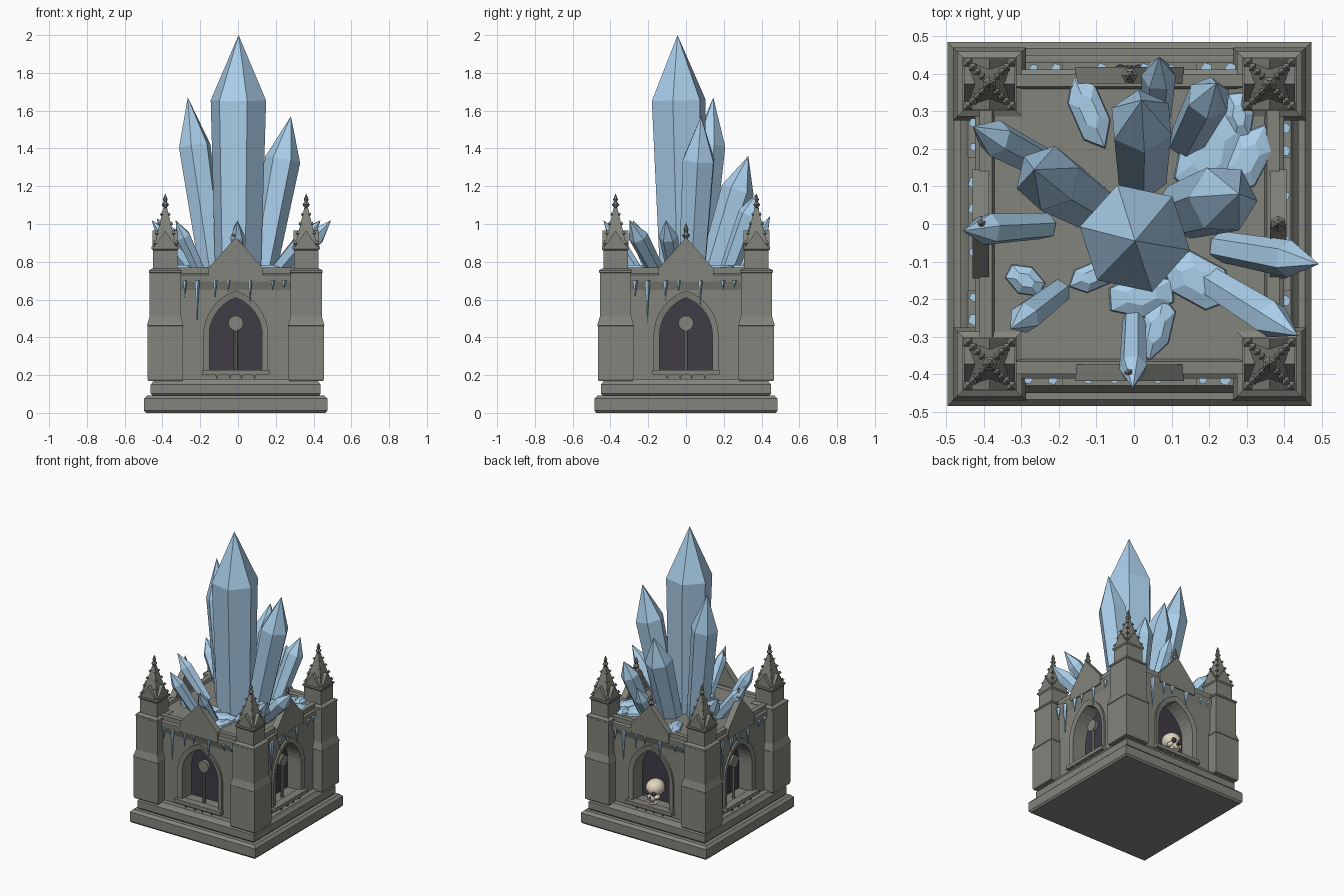
import bpy, bmesh, math, random
from mathutils import Matrix, Vector

if "Cube" in bpy.data.objects:
    bpy.data.objects.remove(bpy.data.objects["Cube"])

random.seed(4)
T = Matrix.Translation
CENTRE = T((-0.012, 0, 0))
SIDES = [CENTRE @ Matrix.Rotation(k * math.pi / 2, 4, 'Z') for k in range(4)]  # front, right, back, left


def material(name, r, g, b):
    m = bpy.data.materials.new(name)
    m.diffuse_color = (r, g, b, 1)
    m.use_nodes = True
    m.node_tree.nodes["Principled BSDF"].inputs["Base Color"].default_value = m.diffuse_color
    return m


STONE = material("stone", 0.23, 0.23, 0.205)
ICE = material("ice", 0.40, 0.62, 0.82)
DARK = material("shadow", 0.05, 0.045, 0.06)
BONE = material("bone", 0.75, 0.67, 0.52)


def finish(name, bm, mat=STONE):
    bmesh.ops.recalc_face_normals(bm, faces=bm.faces)
    me = bpy.data.meshes.new(name)
    bm.to_mesh(me)
    bm.free()
    ob = bpy.data.objects.new(name, me)
    bpy.context.collection.objects.link(ob)
    me.materials.append(mat)
    return ob


def stack(bm, rings, n=4, M=CENTRE, rot=None):
    """Loft n-sided rings (radius, z); for squares the radius is the half-width."""
    rot = math.pi / 4 if rot is None and n == 4 else (rot or 0)
    k = math.sqrt(2) if n == 4 else 1
    loops = []
    for r, z in rings:
        count = n if r > 0 else 1
        loops.append([bm.verts.new(M @ Vector((k * r * math.cos(rot + i * math.tau / n),
                                               k * r * math.sin(rot + i * math.tau / n), z)))
                      for i in range(count)])
    for a, b in zip(loops, loops[1:]):
        for i in range(n):
            j = (i + 1) % n
            q = [a[i % len(a)], a[j % len(a)], b[j % len(b)], b[i % len(b)]]
            bm.faces.new(list(dict.fromkeys(q)))
    for end in (loops[0], loops[-1]):
        if len(end) > 2:
            bm.faces.new(end)


def prism(bm, pts, y0, y1, M):
    """Extrude an (x, z) outline from y0 to y1."""
    a, b = [[bm.verts.new(M @ Vector((x, y, z))) for x, z in pts] for y in (y0, y1)]
    bm.faces.new(a)
    bm.faces.new(b)
    for i in range(len(a)):
        j = (i + 1) % len(a)
        bm.faces.new((a[i], a[j], b[j], b[i]))


def box(bm, x0, x1, y0, y1, z0, z1, M):
    prism(bm, [(x0, z0), (x1, z0), (x1, z1), (x0, z1)], y0, y1, M)


def arch(w, z0, spring, apex, n=8):
    h = apex - spring
    k = (h * h - w * w) / (2 * w)
    end = math.atan2(h, k)
    right = [(-k + (w + k) * math.cos(end * i / n), spring + (w + k) * math.sin(end * i / n)) for i in range(n)]
    return [(-w, z0), (w, z0)] + right + [(0, apex)] + [(-x, z) for x, z in reversed(right)]


def finial(bm, z, s, M):
    stack(bm, [(0.4 * s, z), (0.4 * s, z + 0.8 * s), (s, z + 1.6 * s), (0.4 * s, z + 2.4 * s),
               (0.65 * s, z + 3 * s), (0, z + 4.6 * s)], 6, M)


# Stepped plinth
bm = bmesh.new()
stack(bm, [(0.475, 0), (0.485, 0.012), (0.485, 0.075), (0.468, 0.092)])
stack(bm, [(0.44, 0.09), (0.45, 0.102), (0.45, 0.15), (0.438, 0.165), (0.43, 0.18)])
finish("plinth", bm)

# Walls with four pointed recesses
bm = bmesh.new()
stack(bm, [(0.395, 0.17), (0.395, 0.66)])
walls = finish("walls", bm)
bm = bmesh.new()
for M in SIDES:
    prism(bm, arch(0.14, 0.22, 0.41, 0.61), -0.5, -0.29, M)
cutter = finish("recess_cutter", bm)
cutter.hide_render = True
mod = walls.modifiers.new("recesses", 'BOOLEAN')
mod.operation, mod.object, mod.solver = 'DIFFERENCE', cutter, 'EXACT'
bpy.context.view_layer.objects.active = walls
bpy.ops.object.modifier_apply(modifier=mod.name)
bpy.data.objects.remove(cutter)

# Cornice, parapet and roof deck
bm = bmesh.new()
stack(bm, [(0.393, 0.645), (0.41, 0.695), (0.412, 0.73), (0.40, 0.738), (0.40, 0.77),
           (0.366, 0.77), (0.36, 0.752)])
finish("cornice", bm)

# Window parts and gables on every side
frames, sills, backs, mullions, gables = [bmesh.new() for _ in range(5)]
for k, M in enumerate(SIDES):
    outer, inner = arch(0.172, 0.22, 0.41, 0.648), arch(0.14, 0.22, 0.41, 0.61)
    ring = [[frames.verts.new(M @ Vector((x, y, z))) for x, z in pts[1:] + pts[:1]]
            for pts, y in ((outer, -0.39), (outer, -0.408), (inner, -0.402), (inner, -0.38))]
    for a, b in zip(ring, ring[1:]):
        for i in range(len(a) - 1):
            frames.faces.new((a[i], a[i + 1], b[i + 1], b[i]))
    prism(backs, arch(0.14, 0.22, 0.41, 0.61), -0.298, -0.285, M)
    box(sills, -0.178, 0.178, -0.43, -0.375, 0.203, 0.228, M)
    for x in (-0.1, -0.03, 0.03, 0.1):
        stack(sills, [(0, 0.177), (0.01, 0.205)], 4, M @ T((x, -0.415, 0)))
    if k != 2:
        stack(mullions, [(0.011, 0.22), (0.011, 0.45)], 8, M @ T((0, -0.355, 0)))
        disc = [(0.04 * math.cos(i * math.tau / 16), 0.475 + 0.04 * math.sin(i * math.tau / 16)) for i in range(16)]
        prism(mullions, disc, -0.367, -0.343, M)
    prism(gables, [(-0.145, 0.7), (0.145, 0.7), (0.145, 0.765), (0, 0.93), (-0.145, 0.765)], -0.418, -0.374, M)
    finial(gables, 0.905, 0.022, M @ T((0, -0.396, 0)))
finish("window_frames", frames)
finish("window_sills", sills)
finish("recess_backs", backs, DARK)
finish("mullions", mullions)
finish("gables", gables)

# Corner buttresses with crocketed pinnacles
butt, pinn = bmesh.new(), bmesh.new()
for M in SIDES:
    P = M @ T((-0.373, -0.373, 0))
    stack(butt, [(0.09, 0.17), (0.094, 0.18), (0.094, 0.46), (0.097, 0.463), (0.083, 0.51), (0.083, 0.74),
                 (0.087, 0.743), (0.087, 0.755), (0.068, 0.765)], 4, P)
    stack(pinn, [(0.065, 0.755), (0.065, 0.86), (0.072, 0.868), (0.072, 0.88), (0.058, 0.885), (0.01, 1.085)], 4, P)
    for turn in (0, math.pi / 2):
        prism(pinn, [(-0.062, 0.875), (0.062, 0.875), (0, 0.965)], -0.068, 0.068, P @ Matrix.Rotation(turn, 4, 'Z'))
    finial(pinn, 1.07, 0.02, P)
    for sx in (-1, 1):
        for sy in (-1, 1):
            for t in (0.04, 0.3, 0.55, 0.8):
                h, s = 0.06 - 0.05 * t, 0.011 - 0.004 * t
                stack(pinn, [(0, -s), (s, 0), (0, 1.6 * s)], 4, P @ T((sx * h, sy * h, 0.89 + 0.2 * t)))
finish("buttresses", butt)
finish("pinnacles", pinn)

# Crystals: base, tip, shoulder radius, shoulder fraction, spin in degrees
CRYSTALS = [
    ((0, -0.02, 0.72), (0.003, -0.045, 2.0), 0.15, 0.73, 48),
    ((-0.13, 0.06, 0.72), (-0.266, 0.145, 1.67), 0.088, 0.73, 20),
    ((0.12, 0.03, 0.72), (0.28, 0.08, 1.57), 0.094, 0.73, 10),
    ((0.02, 0.13, 0.72), (0.02, 0.33, 1.36), 0.088, 0.72, 35),
    ((0.06, 0.28, 0.74), (0.068, 0.445, 1.04), 0.046, 0.7, 0),
    ((-0.22, 0.15, 0.74), (-0.43, 0.26, 1.03), 0.05, 0.72, 15),
    ((-0.235, -0.005, 0.74), (-0.457, -0.018, 1.02), 0.044, 0.7, 40),
    ((-0.2, -0.18, 0.74), (-0.33, -0.28, 1.02), 0.042, 0.7, 25),
    ((0.23, -0.06, 0.74), (0.493, -0.107, 1.02), 0.05, 0.7, 5),
    ((0.2, -0.15, 0.74), (0.437, -0.298, 1.02), 0.052, 0.7, 30),
    ((0.14, 0.22, 0.74), (0.22, 0.375, 1.16), 0.06, 0.75, 50),
    ((0.0, -0.25, 0.74), (-0.003, -0.437, 1.02), 0.038, 0.7, 12),
]
bm = bmesh.new()
for base, tip, r, f, spin in CRYSTALS:
    axis = Vector(tip) - Vector(base)
    M = T(base) @ axis.to_track_quat('Z', 'Y').to_matrix().to_4x4()
    if axis.normalized().z > 0.99:
        M = T(base) @ Vector((0, 0, 1)).rotation_difference(axis).to_matrix().to_4x4()
    L = axis.length
    stack(bm, [(r * 0.82, 0), (r, L * f), (0, L)], 6, M, math.radians(spin))
finish("crystals", bm, ICE)

# Low ice shards spread over the deck: x, y, length, width, heading
bm = bmesh.new()
for x, y, l, w, a in ((-0.12, 0.3, 0.11, 0.05, 110), (0.3, 0.17, 0.11, 0.06, 60), (0.2, 0.19, 0.14, 0.09, 70),
                      (-0.11, -0.14, 0.07, 0.04, 20), (0.17, -0.15, 0.11, 0.07, -30), (0.06, -0.28, 0.09, 0.045, 70),
                      (-0.29, -0.15, 0.06, 0.04, 150), (0.28, 0.29, 0.07, 0.04, 100), (0.02, -0.19, 0.1, 0.06, 10)):
    M = T((x, y, 0.75)) @ Matrix.Rotation(math.radians(a), 4, 'Z') @ Matrix.Diagonal((l, w, 1, 1))
    stack(bm, [(1, 0), (0.95, 0.018), (0.45, 0.034)], 6, M, random.uniform(0, 0.6))
finish("ice_shards", bm, ICE)

# Icicles under the cornice
bm = bmesh.new()
for M in SIDES:
    for x, tip in ((-0.27, 0.61), (-0.205, 0.47), (-0.11, 0.6), (-0.04, 0.64), (0.075, 0.57), (0.195, 0.65), (0.255, 0.66)):
        r = 0.011 + random.uniform(0, 0.006)
        stack(bm, [(r, 0.7), (r * 0.55, 0.7 - (0.7 - tip) * 0.4), (0, tip)], 5, M @ T((x, -0.415, 0)))
finish("icicles", bm, ICE)


# Skull in the back recess, facing outward
def ball(bm, x, y, z, sx, sy, sz):
    M = SIDES[2] @ T((x, y, z)) @ Matrix.Diagonal((sx, sy, sz, 1))
    bmesh.ops.create_uvsphere(bm, u_segments=20, v_segments=12, radius=1, matrix=M)


bm = bmesh.new()
ball(bm, 0, -0.355, 0.335, 0.06, 0.066, 0.056)
for s in (-1, 1):
    ball(bm, s * 0.034, -0.385, 0.288, 0.019, 0.026, 0.016)
ball(bm, 0, -0.385, 0.278, 0.034, 0.034, 0.03)
ball(bm, 0, -0.383, 0.243, 0.031, 0.034, 0.016)
for f in bm.faces:
    f.smooth = True
for i in range(6):
    box(bm, -0.024 + i * 0.008, -0.0175 + i * 0.008, -0.417, -0.4, 0.25, 0.265, SIDES[2])
finish("skull", bm, BONE)
bm = bmesh.new()
for s in (-1, 1):
    ball(bm, s * 0.024, -0.411, 0.313, 0.016, 0.014, 0.016)
stack(bm, [(0.009, 0.277), (0, 0.298)], 4, SIDES[2] @ T((0, -0.414, 0)))
finish("skull_sockets", bm, DARK)
